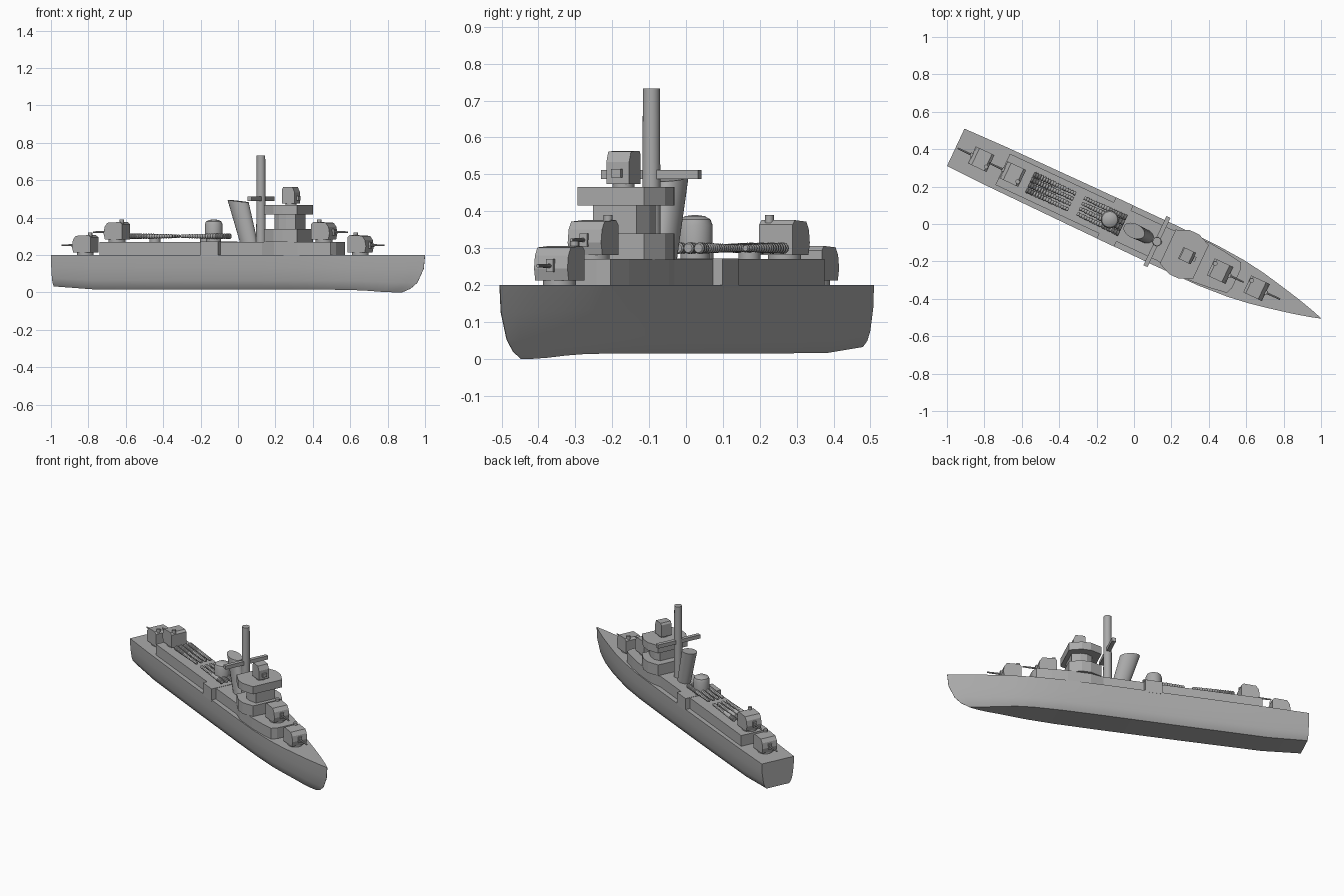
import bpy, bmesh, math
from mathutils import Matrix, Vector

cube = bpy.data.objects.get("Cube")
if cube:
    bpy.data.objects.remove(cube, do_unlink=True)

grey = bpy.data.materials.new("ship_grey")
grey.use_nodes = True
COL = (0.4, 0.4, 0.4, 1)
grey.diffuse_color = COL
grey.node_tree.nodes["Principled BSDF"].inputs["Base Color"].default_value = COL

# The ship is built along +x, then turned to its heading
HEADING = Matrix.Rotation(math.radians(-25.1), 4, 'Z') @ Matrix.Translation((0, -0.033, 0))


def finish(name, bm, local=None, smooth=False):
    bmesh.ops.recalc_face_normals(bm, faces=bm.faces)
    mesh = bpy.data.meshes.new(name)
    bm.to_mesh(mesh)
    bm.free()
    mesh.materials.append(grey)
    ob = bpy.data.objects.new(name, mesh)
    bpy.context.collection.objects.link(ob)
    ob.matrix_world = HEADING @ (local or Matrix())
    if smooth:
        bpy.ops.object.select_all(action='DESELECT')
        ob.select_set(True)
        bpy.context.view_layer.objects.active = ob
        bpy.ops.object.shade_smooth_by_angle(angle=math.radians(35))
    return ob


def loft(name, rings, local=None, smooth=False):
    """Skin a list of equal closed rings and cap both ends."""
    bm = bmesh.new()
    rows = [[bm.verts.new(p) for p in ring] for ring in rings]
    n = len(rows[0])
    for a, b in zip(rows, rows[1:]):
        for i in range(n):
            j = (i + 1) % n
            bm.faces.new((a[i], a[j], b[j], b[i]))
    bm.faces.new(rows[0])
    bm.faces.new(rows[-1])
    return finish(name, bm, local, smooth)


def deck_block(name, half, z0, z1):
    """Vertical block from a half outline mirrored over the centreline."""
    outline = half + [(x, -y) for x, y in reversed(half)]
    return loft(name, [[(x, y, z) for x, y in outline] for z in (z0, z1)])


def side_block(name, profile, half_width, local=None):
    """Side profile in x and z, extruded across the ship."""
    return loft(name, [[(x, y, z) for x, z in profile]
                       for y in (-half_width, half_width)], local)


def box(name, x0, x1, half_width, z0, z1, local=None):
    return side_block(name, [(x0, z0), (x1, z0), (x1, z1), (x0, z1)], half_width, local)


def lathe(name, profile, local=None, sides=20):
    """Turn (radius, height) pairs around z."""
    turn = [2 * math.pi * i / sides for i in range(sides)]
    return loft(name, [[(r * math.cos(t), r * math.sin(t), z) for t in turn]
                       for r, z in profile], local, True)


# Hull: stations give position, half width at deck and keel height
stations = [(-1.037, .110, .032), (-.8, .116, .016), (-.3, .12, .014), (.2, .122, .014),
            (.45, .119, .014), (.62, .107, .014), (.74, .09, .013), (.86, .066, .009),
            (.97, .042, .003), (1.06, .019, 0), (1.12, .001, 0)]
# Levels give height above keel, width factor and stem position
levels = [(1, 1, 1.12), (.63, .98, 1.112), (.26, .9, 1.075), (.1, .82, 1.035), (0, .7, .985)]
rings = []
for u, w, keel in stations:
    half = []
    for h, k, stem in levels:
        x = u if u < .62 else .62 + (u - .62) * (stem - .62) / .5
        half.append(Vector((x, w * k, keel + (.2 - keel) * h)))
    rings.append(half + [Vector((p.x, -p.y, p.z)) for p in reversed(half)])
loft("hull", rings, smooth=True)

# Deckhouse and the wider midship section
deck_block("deckhouse", [(-.76, .092), (.2, .092), (.28, .113), (.42, .113), (.515, .104),
                         (.605, .09), (.62, .055)], .19, .27)
deck_block("midship_section", [(-.148, .1215), (-.045, .1215)], .19, .272)

# Bridge tiers
tier = [(.215, .1), (.285, .13), (.34, .13), (.41, .1)]
core = [(.26, .06), (.295, .08), (.335, .08), (.385, .065)]
deck_block("bridge_lower_tier", tier, .268, .34)
deck_block("bridge_core", core, .335, .42)
deck_block("bridge_upper_tier", tier, .416, .466)

# Director on the bridge roof
at = Matrix.Translation((.329, 0, .464))
lathe("director_ring", [(.03, 0), (.03, .014)], at)
side_block("director_body", [(-.037, .01), (.037, .01), (.037, .07), (.024, .098),
                             (-.03, .1), (-.037, .088)], .034, at)
box("director_sight", .03, .05, .014, .028, .05, at)


# Gun turrets
def turret(name, x, z, turned):
    at = Matrix.Translation((x, 0, z)) @ Matrix.Rotation(math.pi * turned, 4, 'Z')
    lathe(name + "_ring", [(.045, -.005), (.045, .015)], at)
    side_block(name + "_body", [(-.054, .012), (.048, .012), (.056, .045), (.05, .08),
                                (.034, .102), (-.04, .106), (-.054, .094)], .05, at)
    box(name + "_mantlet", .045, .064, .011, .035, .07, at)
    barrel = at @ Matrix.Translation((.055, 0, .052)) @ Matrix.Rotation(math.pi / 2, 4, 'Y')
    lathe(name + "_barrel", [(.006, 0), (.0045, .085)], barrel, 10)
    lathe(name + "_hatch", [(.012, .098), (.012, .12)],
          at @ Matrix.Translation((-.04, .026, 0)), 12)


turret("fore_turret", .738, .2, 0)
turret("fore_raised_turret", .523, .27, 0)
turret("aft_raised_turret", -.699, .27, 1)
turret("aft_turret", -.886, .2, 1)

# Funnel: raked oval with a slanted top
oval = [2 * math.pi * i / 28 for i in range(28)]
funnel = []
for x, z, a, b, slant in ((.08, .265, .05, .036, 0), (.016, .488, .06, .039, .12)):
    funnel.append([(x + a * math.cos(t), b * math.sin(t), z - slant * a * math.cos(t))
                   for t in oval])
loft("funnel", funnel, smooth=True)

# Mast and yard
lathe("mast", [(.026, .265), (.023, .733)], Matrix.Translation((.151, 0, 0)))
box("yard", .139, .163, .145, .488, .512)

# Domed platform
lathe("domed_platform", [(.04, .265), (.04, .3), (.048, .302), (.048, .362), (.042, .378),
                         (.026, .387), (.004, .39)], Matrix.Translation((-.128, 0, 0)), 24)

# Torpedo banks: four ribbed tubes each, tapering towards each other
for name, x, way in (("aft", -.6, 1), ("mid", -.05, -1)):
    lathe(name + "_bank_pivot", [(.03, .265), (.03, .292)],
          Matrix.Translation((x + way * .125, 0, 0)))
    ribs = 17
    profile = []
    for i in range(ribs):
        r = .0155 - .006 * i / ribs
        s = .25 / ribs
        profile += [(r * .78, i * s), (r, (i + .3) * s), (r, (i + .7) * s)]
    profile.append((profile[-1][0] * .78, .25))
    for k in range(4):
        at = (Matrix.Translation((x, (k - 1.5) * .031, .3))
              @ Matrix.Rotation(way * math.pi / 2, 4, 'Y'))
        lathe(f"{name}_torpedo_tube_{k + 1}", profile, at, 12)
